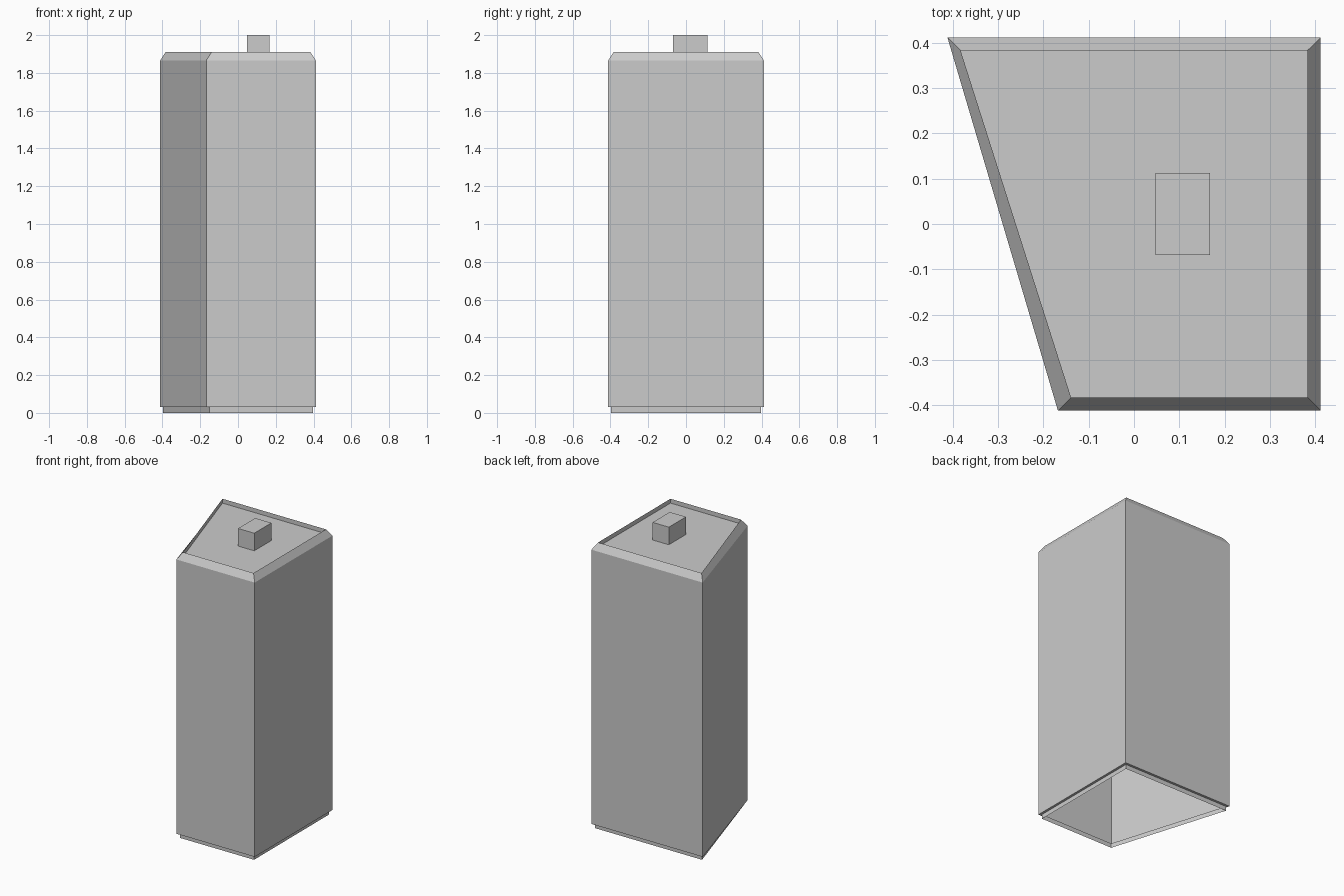
import bpy, bmesh

if "Cube" in bpy.data.objects:
    bpy.data.objects.remove(bpy.data.objects["Cube"])

# Footprint corners (one slanted side) with the direction that points outward at each
CORNERS = [((-0.412, 0.412), (-1, 1)), ((-0.168, -0.412), (-1, -1)),
           ((0.412, -0.412), (1, -1)), ((0.412, 0.412), (1, 1))]


def loft(name, rings):
    """Skin stacked four-point rings; close the top and leave the bottom open."""
    bm = bmesh.new()
    loops = [[bm.verts.new(p) for p in ring] for ring in rings]
    for low, high in zip(loops, loops[1:]):
        for i in range(4):
            j = (i + 1) % 4
            bm.faces.new((low[i], low[j], high[j], high[i]))
    bm.faces.new(loops[-1])
    mesh = bpy.data.meshes.new(name)
    bm.to_mesh(mesh)
    bm.free()
    obj = bpy.data.objects.new(name, mesh)
    bpy.context.collection.objects.link(obj)
    return obj


def footprint(inset, z):
    return [(x - sx * inset, y - sy * inset, z) for (x, y), (sx, sy) in CORNERS]


def box_ring(x0, x1, y0, y1, z):
    return [(x0, y1, z), (x0, y0, z), (x1, y0, z), (x1, y1, z)]


FLOOR = 1.882

# Hollow body: plinth, step, walls, bevelled rim and sunken top
loft("body_shell", [footprint(i, z) for i, z in (
    (0.016, 0.0), (0.016, 0.03), (0.0, 0.03), (0.0, 1.866),
    (0.029, 1.911), (0.029, FLOOR))])

# Small block standing on the sunken top
loft("top_block", [box_ring(0.048, 0.168, -0.068, 0.113, z) for z in (FLOOR, 2.0)])
